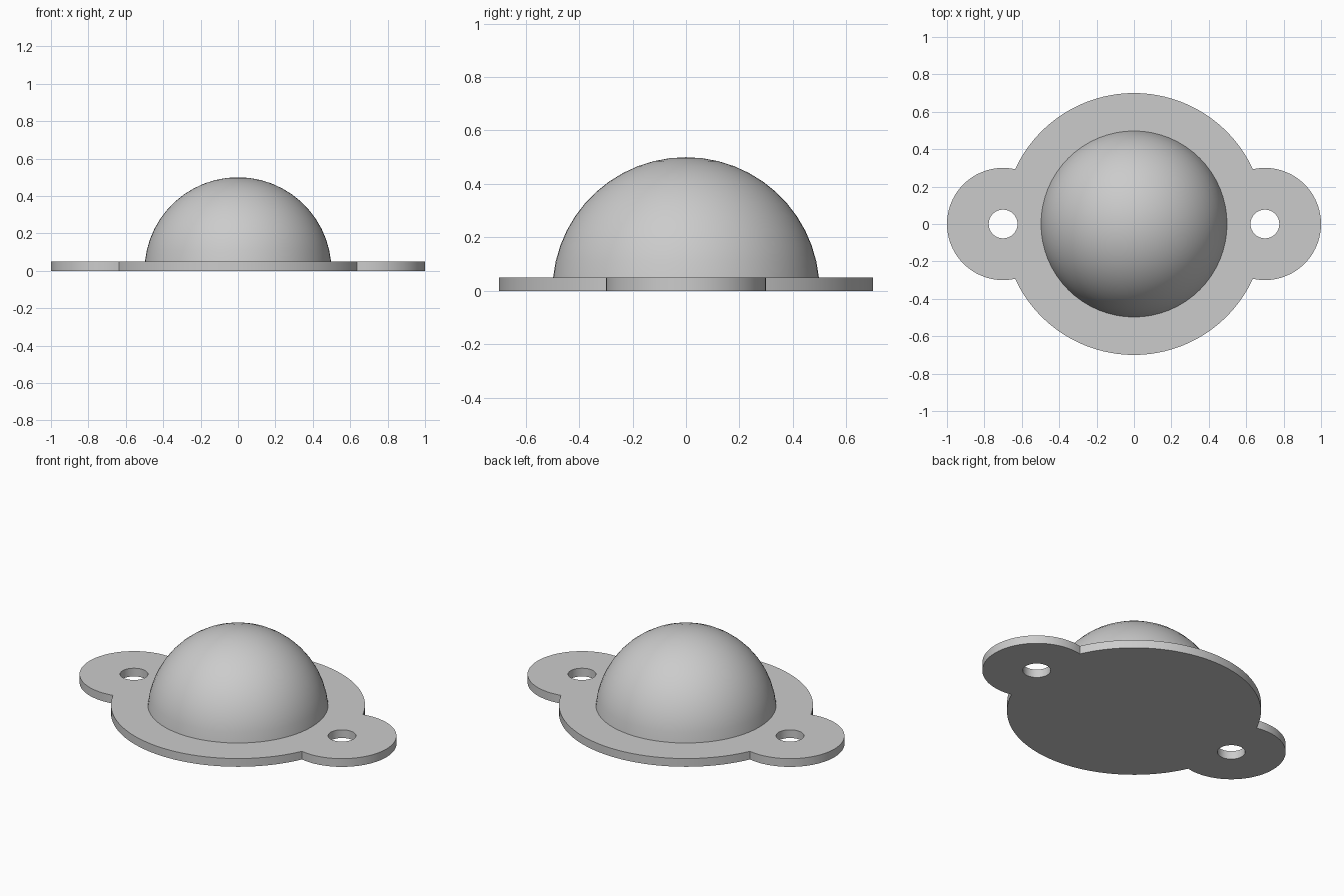
import bpy, bmesh
from math import sin, cos, atan2, sqrt, pi

cube = bpy.data.objects.get("Cube")
if cube:
    bpy.data.objects.remove(cube, do_unlink=True)

THICK = 0.05    # plate thickness
DISC_R = 0.7    # main flange
EAR_R = 0.3     # mounting ears, centred on the flange rim
HOLE_R = 0.077  # screw holes
DOME_R = 0.5

grey = bpy.data.materials.new("plain_grey")
grey.use_nodes = True
grey.diffuse_color = (0.6, 0.6, 0.6, 1)
grey.node_tree.nodes["Principled BSDF"].inputs["Base Color"].default_value = (0.6, 0.6, 0.6, 1)


def finish(bm, name):
    bmesh.ops.recalc_face_normals(bm, faces=bm.faces)
    mesh = bpy.data.meshes.new(name)
    bm.to_mesh(mesh)
    bm.free()
    mesh.materials.append(grey)
    obj = bpy.data.objects.new(name, mesh)
    bpy.context.collection.objects.link(obj)
    bpy.ops.object.select_all(action='DESELECT')
    obj.select_set(True)
    bpy.context.view_layer.objects.active = obj
    bpy.ops.object.shade_smooth_by_angle(angle=pi / 6)
    return obj


def arc(cx, radius, start, end, steps):
    """Points along an arc, leaving out the last one."""
    angles = [start + (end - start) * i / steps for i in range(steps)]
    return [(cx + radius * cos(a), radius * sin(a)) for a in angles]


def add_loop(bm, points):
    verts = [bm.verts.new((x, y, 0)) for x, y in points]
    return [bm.edges.new((v, verts[i - 1])) for i, v in enumerate(verts)]


# Flange plate: disc and two ears in one outline, with screw holes
meet_x = DISC_R - EAR_R ** 2 / (2 * DISC_R)
meet_y = sqrt(DISC_R ** 2 - meet_x ** 2)
disc_a = atan2(meet_y, meet_x)
ear_a = atan2(meet_y, meet_x - DISC_R)

outline = (arc(DISC_R, EAR_R, -ear_a, ear_a, 40)
           + arc(0, DISC_R, disc_a, pi - disc_a, 48)
           + arc(-DISC_R, EAR_R, pi - ear_a, pi + ear_a, 40)
           + arc(0, DISC_R, pi + disc_a, 2 * pi - disc_a, 48))

bm = bmesh.new()
edges = add_loop(bm, outline)
for side in (-1, 1):
    edges += add_loop(bm, arc(side * DISC_R, HOLE_R, 0, 2 * pi, 32))
bmesh.ops.triangle_fill(bm, edges=edges, use_beauty=True)
top = bmesh.ops.extrude_face_region(bm, geom=bm.faces[:], use_keep_orig=True)
bmesh.ops.translate(bm, vec=(0, 0, THICK),
                    verts=[g for g in top["geom"] if isinstance(g, bmesh.types.BMVert)])
finish(bm, "flange_plate")

# Dome: quarter-circle profile spun around the vertical axis
STEPS = 12
bm = bmesh.new()
base = atan2(THICK, sqrt(DOME_R ** 2 - THICK ** 2))
angles = [base + (pi / 2 - base) * i / STEPS for i in range(STEPS + 1)]
profile = [bm.verts.new((DOME_R * cos(a), 0, DOME_R * sin(a))) for a in angles]
lines = [bm.edges.new(pair) for pair in zip(profile, profile[1:])]
bmesh.ops.spin(bm, geom=profile + lines, cent=(0, 0, 0), axis=(0, 0, 1),
               angle=2 * pi, steps=64)
bmesh.ops.remove_doubles(bm, verts=bm.verts, dist=0.0001)
finish(bm, "dome")
